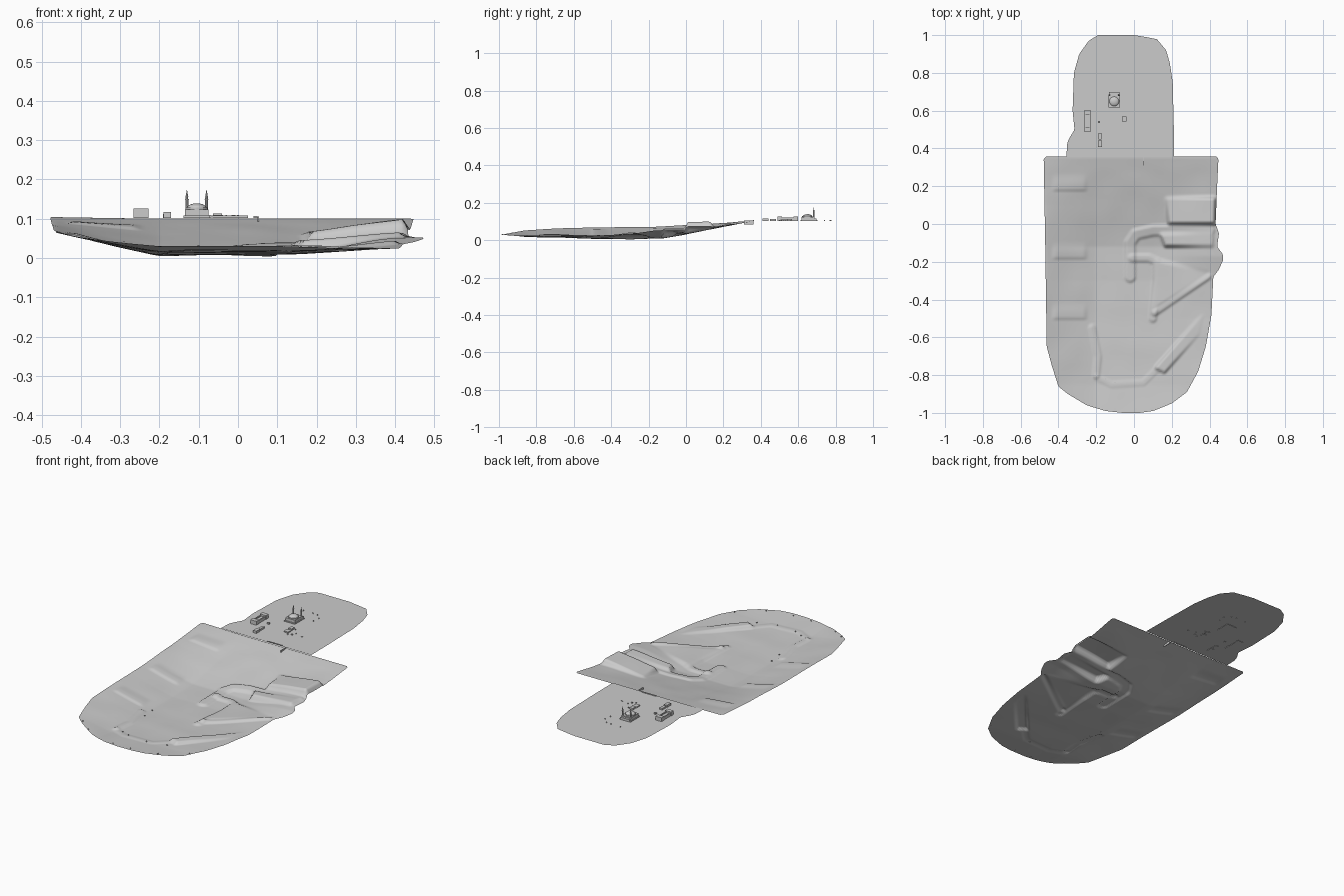
import bpy, bmesh, math
from mathutils import Vector, noise

if "Cube" in bpy.data.objects:
    bpy.data.objects.remove(bpy.data.objects["Cube"])


def interp(pts, t):
    """Piecewise linear lookup in (t, value) pairs."""
    if t <= pts[0][0]:
        return pts[0][1]
    for (a, va), (b, vb) in zip(pts, pts[1:]):
        if t <= b:
            return va + (vb - va) * (t - a) / (b - a)
    return pts[-1][1]


def smooth(t):
    t = max(0.0, min(1.0, t))
    return t * t * (3 - 2 * t)


def seg_dist(x, y, a, b):
    dx, dy = b[0] - a[0], b[1] - a[1]
    t = max(0, min(1, ((x - a[0]) * dx + (y - a[1]) * dy) / (dx * dx + dy * dy)))
    return math.hypot(x - a[0] - t * dx, y - a[1] - t * dy)


def line_dist(x, y, pts):
    return min(seg_dist(x, y, a, b) for a, b in zip(pts, pts[1:]))


def poly_sdf(x, y, pts):
    """Distance to a polygon, negative inside."""
    ring = pts + pts[:1]
    inside = False
    for (ax, ay), (bx, by) in zip(ring, ring[1:]):
        if (ay > y) != (by > y) and x < ax + (y - ay) * (bx - ax) / (by - ay):
            inside = not inside
    d = line_dist(x, y, ring)
    return -d if inside else d


# Terrain heights: long profile, left bank crest
PROFILE = [(-1, .031), (-.85, .018), (-.6, .011), (-.3, .006), (-.12, .010),
           (0, .032), (.2, .072), (.35, .1)]
LEFT_BANK = [(-1, .066), (-.6, .066), (-.2, .070), (.1, .085), (.35, .104)]
RIGHT_BANK = [(-1, .03), (-.5, .024), (-.28, .035), (-.17, .052), (0, .055), (.2, .078), (.35, .1)]

# Earthworks: polygon, height at low-x edge, height at high-x edge, bank width
PLATEAUS = [
    ([(.19, .01), (.42, .01), (.42, .13), (.18, .13)], .068, .099, .02),
    ([(.15, -.06), (.41, -.055), (.41, -.11), (.17, -.11)], .045, .064, .018),
    ([(.125, -.2), (.38, -.265), (.11, -.44)], .020, .034, .022),
    ([(.12, -.76), (.36, -.49), (.34, -.58), (.16, -.78)], .034, .024, .015),
]
# Raised roads: centre line, half width, rise
ROADS = [
    ([(.4, -.03), (.1, -.035), (.01, -.055), (-.02, -.1), (-.02, -.28)], .022, .009),
    ([(-.01, -.18), (.08, -.18), (.12, -.2), (.12, -.3), (.1, -.5)], .014, .008),
    ([(.11, -.47), (.39, -.28)], .010, .010),
    ([(-.2, -.8), (-.19, -.7), (-.22, -.55)], .012, .006),
    ([(-.2, -.81), (-.12, -.85), (.05, -.84), (.12, -.77)], .010, .003),
]


def height(x, y):
    z = interp(PROFILE, y)
    bank = interp(LEFT_BANK, y)
    u = max(0, min(1, (-.2 - x) / .265))
    z += (bank - z) * u ** 1.15
    z += (interp(RIGHT_BANK, y) - z) * smooth((x - .1) / .34)
    # small scarps across the left bank
    for sy in (.18, -.18, -.5):
        z += .005 * smooth((.1 - abs(x + .34)) / .03) * smooth((y - sy + .01) / .015) * smooth((sy + .09 - y) / .07)
    for pts, half, rise in ROADS:
        z += rise * smooth((half + .012 - line_dist(x, y, pts)) / .014)
    for pts, za, zb, w in PLATEAUS:
        x0, x1 = min(p[0] for p in pts), max(p[0] for p in pts)
        top = za + (zb - za) * max(0, min(1, (x - x0) / (x1 - x0)))
        z += (top - z) * max(0, min(1, 1 - poly_sdf(x, y, pts) / w))
    fade = smooth((.35 - y) / .1)
    return z + .0025 * fade * noise.noise(Vector((x * 7, y * 7, 0)))


def sheet(name, left, right, ys, cols, zfunc):
    """Surface spanning a left and right outline, row by row."""
    bm = bmesh.new()
    rows = []
    for y in ys:
        a, b = interp(left, y), interp(right, y)
        rows.append([])
        for i in range(cols + 1):
            x = a + (b - a) * i / cols
            rows[-1].append(bm.verts.new((x, y, zfunc(x, y))))
    for r0, r1 in zip(rows, rows[1:]):
        for i in range(cols):
            bm.faces.new((r0[i], r0[i + 1], r1[i + 1], r1[i])).smooth = True
    me = bpy.data.meshes.new(name)
    bm.to_mesh(me)
    bm.free()
    ob = bpy.data.objects.new(name, me)
    bpy.context.collection.objects.link(ob)
    return ob


# Lower terrain
left = [(-1, -.06), (-.99, -.15), (-.96, -.25), (-.9, -.35), (-.86, -.4), (-.75, -.435),
        (-.65, -.462), (-.1, -.47), (.345, -.478), (.357, -.465)]
right = [(-1, .03), (-.99, .1), (-.95, .2), (-.89, .28), (-.78, .34), (-.65, .38), (-.48, .41),
         (-.28, .42), (-.24, .45), (-.19, .472), (-.16, .47), (-.12, .44), (-.05, .45), (0, .432),
         (.2, .44), (.345, .447), (.357, .435)]
ys = [-1, -.995] + [-.99 + 1.347 * i / 160 for i in range(161)]
sheet("lower_terrain", left, right, ys, 110, height)

# Upper flat ground
left = [(.355, -.357), (.42, -.355), (.45, -.345), (.5, -.315), (.6, -.325), (.8, -.318),
        (.9, -.29), (.97, -.24), (1, -.19)]
right = [(.355, .212), (.5, .211), (.75, .205), (.85, .19), (.92, .17), (.98, .12), (1, .0)]
G = .104
sheet("upper_ground", left, right, [.355 + .645 * i / 60 for i in range(61)], 12, lambda x, y: G)


def box(name, x, y, sx, sy, top, base=G - .002):
    bpy.ops.mesh.primitive_cube_add(size=1, location=(x, y, (top + base) / 2))
    ob = bpy.context.object
    ob.name = name
    ob.scale = (sx, sy, top - base)
    return ob


def cone(name, x, y, r1, r2, z0, z1, n=12):
    bpy.ops.mesh.primitive_cone_add(vertices=n, radius1=r1, radius2=r2, depth=z1 - z0,
                                    location=(x, y, (z0 + z1) / 2))
    bpy.context.object.name = name


# Domed hall with twin towers
hx, hy = -.105, .655
box("hall_base", hx, hy, .068, .085, .108)
box("hall_walls", hx, hy - .003, .06, .068, .124)
box("hall_porch", hx, hy + .037, .056, .012, .117)
cone("dome_drum", hx, hy - .006, .028, .028, .122, .128, 20)
bpy.ops.mesh.primitive_uv_sphere_add(segments=20, ring_count=10, radius=.026, location=(hx, hy - .006, .126))
dome = bpy.context.object
dome.name = "dome"
dome.scale.z = .5
bpy.ops.object.shade_smooth_by_angle()
for s in (-1, 1):
    tx, ty = hx + s * .025, hy + .028
    cone("tower_shaft", tx, ty, .0042, .0035, G, .155, 10)
    cone("tower_gallery", tx, ty, .003, .0055, .146, .15, 10)
    cone("tower_spire", tx, ty, .0038, 0, .155, .175, 10)

# Courtyard block: walls around a lower roof
cx, cy = -.247, .545
box("court_floor", cx, cy, .034, .11, .115)
for s in (-1, 1):
    box("court_long_wing", cx + s * .014, cy, .006, .11, .121)
    box("court_end_wing", cx, cy + s * .043, .038, .024, .126)

# Lesser buildings
for x, y, sx, sy, top in [(-.18, .425, .02, .034, .117), (-.18, .465, .016, .034, .114),
                          (-.185, .54, .012, .01, .112), (-.052, .555, .022, .026, .113),
                          (-.052, .52, .026, .03, .110), (-.01, .5, .008, .008, .109),
                          (.045, .51, .01, .005, .107)]:
    box("small_building", x, y, sx, sy, top)

# Boundary walls near the join
box("join_wall", -.02, .361, .09, .005, .108)
box("join_side_wall", .052, .335, .004, .05, .105, .085)

# Marker posts on the flat ground
for x, y in [(-.13, .775), (-.07, .775), (-.04, .77), (-.01, .74), (-.015, .7),
             (-.03, .56), (0, .52), (-.03, .49)]:
    box("post", x, y, .004, .004, .109)

# Marker posts along the rim of the lower terrain
for x, y in [(-.36, -.88), (-.29, -.93), (-.1, -.98), (.01, -.98), (.16, -.95), (.29, -.85),
             (-.15, -.82), (-.1, -.84), (.02, -.85), (.13, -.82), (-.19, -.5), (-.18, -.58)]:
    z = height(x, y)
    box("rim_post", x, y, .005, .005, z + .004, z - .001)
